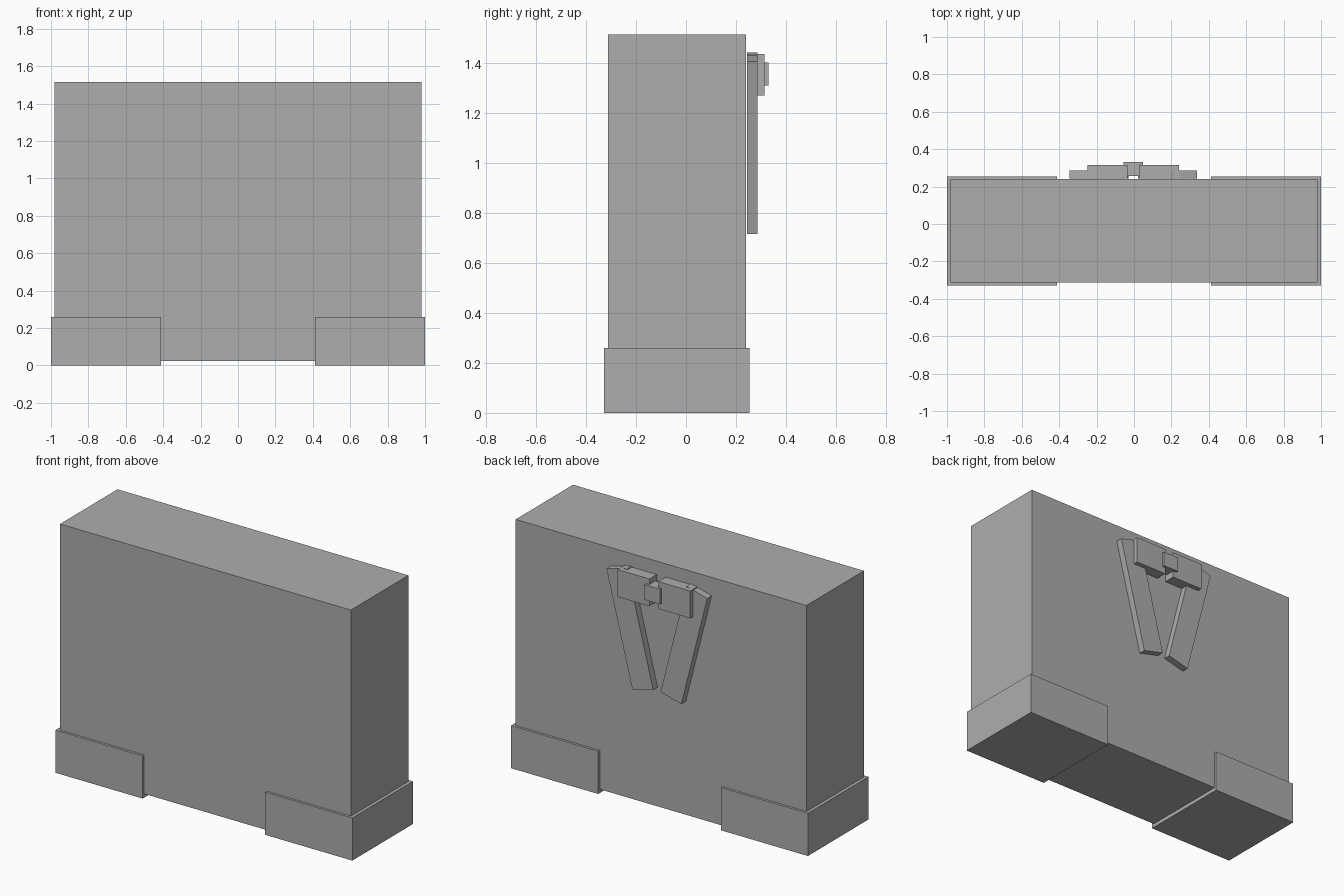
import bpy
import bmesh
from mathutils import Vector

cube = bpy.data.objects.get("Cube")
if cube:
    bpy.data.objects.remove(cube, do_unlink=True)

# Single flat colour
grey = bpy.data.materials.new("plain grey")
grey.use_nodes = True
colour = (0.42, 0.42, 0.42, 1)
grey.diffuse_color = colour
grey.node_tree.nodes["Principled BSDF"].inputs["Base Color"].default_value = colour


def slab(name, outline, y0, y1):
    """Extrude an x-z outline from y0 to y1."""
    bm = bmesh.new()
    face = bm.faces.new([bm.verts.new((x, y0, z)) for x, z in outline])
    result = bmesh.ops.extrude_face_region(bm, geom=[face])
    moved = [v for v in result["geom"] if isinstance(v, bmesh.types.BMVert)]
    bmesh.ops.translate(bm, verts=moved, vec=(0, y1 - y0, 0))
    bmesh.ops.recalc_face_normals(bm, faces=bm.faces)
    mesh = bpy.data.meshes.new(name)
    bm.to_mesh(mesh)
    bm.free()
    mesh.materials.append(grey)
    obj = bpy.data.objects.new(name, mesh)
    bpy.context.collection.objects.link(obj)
    return obj


def box(name, x0, x1, y0, y1, z0, z1):
    return slab(name, [(x0, z0), (x1, z0), (x1, z1), (x0, z1)], y0, y1)


# Main body
box("body", -0.98, 0.98, -0.313, 0.24, 0.023, 1.515)

# The bow sits slightly off the centre line
bow_x = -0.004

# Slanted ribbon tail, described by its outer edge and width
bottom = Vector((0.165, 0.715))
top = Vector((0.34, 1.406))
along = (top - bottom).normalized()
across = Vector((-along.y, along.x)) * 0.145
tail = [bottom, top, top + across, bottom + across]

for side, s in (("left", 1), ("right", -1)):
    # Feet wrap the lower corners
    box(side + "_foot", s * 0.413, s * 1.0, -0.328, 0.255, 0, 0.26)
    # Ribbon tail and bow loop on the back
    slab(side + "_ribbon_tail", [(s * p.x + bow_x, p.y) for p in tail], 0.244, 0.286)
    box(side + "_bow_loop", bow_x + s * 0.03, bow_x + s * 0.245, 0.244, 0.315, 1.27, 1.436)

# Knot joining the loops
box("bow_knot", bow_x - 0.052, bow_x + 0.052, 0.257, 0.331, 1.31, 1.402)
